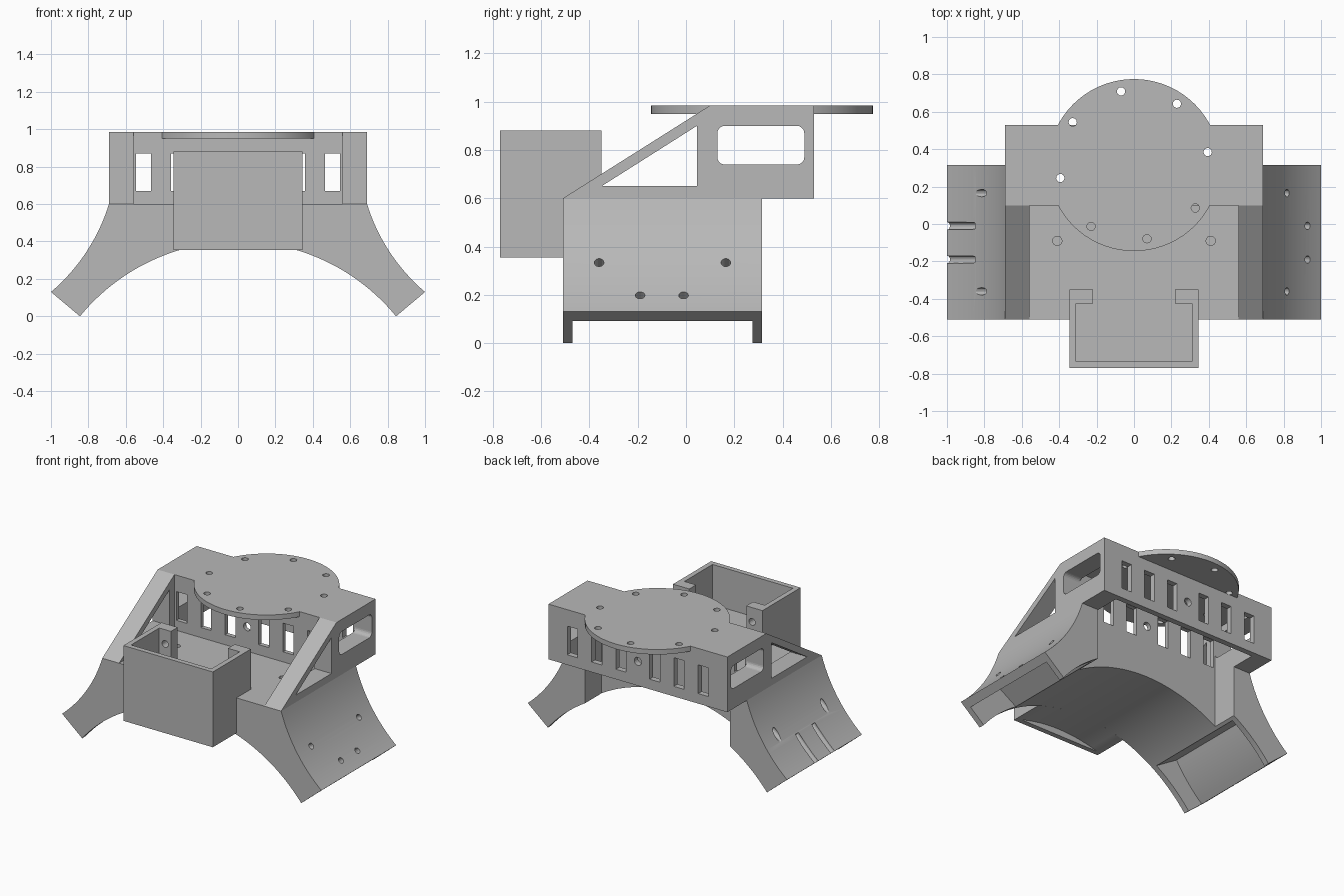
import bpy, bmesh
from math import sin, cos, pi, radians, atan2, hypot, sqrt
from mathutils import Vector

cube = bpy.data.objects.get("Cube")
if cube:
    bpy.data.objects.remove(cube, do_unlink=True)

grey = bpy.data.materials.new("plain grey")
grey.use_nodes = True
grey.diffuse_color = (0.48, 0.48, 0.48, 1)
grey.node_tree.nodes["Principled BSDF"].inputs["Base Color"].default_value = (0.48, 0.48, 0.48, 1)

PLACE = {"x": lambda a, b, t: (t, a, b),
         "y": lambda a, b, t: (a, t, b),
         "z": lambda a, b, t: (a, b, t)}


def prism(name, pts, axis, lo, hi):
    """Extrude a flat outline along an axis."""
    bm = bmesh.new()
    rings = [[bm.verts.new(PLACE[axis](a, b, t)) for a, b in pts] for t in (lo, hi)]
    bm.faces.new(rings[0])
    bm.faces.new(rings[1][::-1])
    n = len(pts)
    for i in range(n):
        j = (i + 1) % n
        bm.faces.new((rings[0][i], rings[1][i], rings[1][j], rings[0][j]))
    bmesh.ops.recalc_face_normals(bm, faces=bm.faces)
    mesh = bpy.data.meshes.new(name)
    bm.to_mesh(mesh)
    bm.free()
    mesh.materials.append(grey)
    obj = bpy.data.objects.new(name, mesh)
    bpy.context.collection.objects.link(obj)
    return obj


def box(name, x, y, z):
    return prism(name, [(x[0], y[0]), (x[1], y[0]), (x[1], y[1]), (x[0], y[1])], "z", *z)


def arc(cx, cy, r, a0, a1, n):
    return [(cx + r * cos(a0 + (a1 - a0) * i / n), cy + r * sin(a0 + (a1 - a0) * i / n))
            for i in range(n + 1)]


def disc(name, cx, cy, r, axis, lo, hi, n=20):
    return prism(name, arc(cx, cy, r, 0, 2 * pi, n)[:-1], axis, lo, hi)


def combine(obj, tool, mode="DIFFERENCE"):
    """Boolean the tool into the part, then drop the tool."""
    mod = obj.modifiers.new("bool", "BOOLEAN")
    mod.operation, mod.solver, mod.object = mode, "EXACT", tool
    bpy.context.view_layer.update()
    bpy.context.view_layer.objects.active = obj
    bpy.ops.object.modifier_apply(modifier=mod.name)
    bpy.data.objects.remove(tool, do_unlink=True)


def smooth(obj):
    bpy.ops.object.select_all(action="DESELECT")
    obj.select_set(True)
    bpy.context.view_layer.objects.active = obj
    bpy.ops.object.shade_smooth_by_angle(angle=radians(25))


# Saddle: arched underside and concave flanks
top, tip = Vector((0.69, 0.60)), Vector((1.0, 0.13))
sag = 0.04
half = (tip - top).length / 2
flank_r = (half * half + sag * sag) / (2 * sag)
chord = (tip - top).normalized()
out = Vector((-chord.y, chord.x))
c = (top + tip) / 2 + out * (flank_r - sag)
a_top = atan2(top.y - c.y, top.x - c.x) % (2 * pi)
a_tip = atan2(tip.y - c.y, tip.x - c.x) % (2 * pi)

foot = 0.845
arch_r = (foot ** 2 + 0.4 ** 2) / 0.8
arch_z = 0.4 - arch_r
a_foot = atan2(-arch_z, foot)

flank = arc(c.x, c.y, flank_r, a_top, a_tip, 20)
under = arc(0, arch_z, arch_r, a_foot, pi - a_foot, 48)
saddle = prism("saddle", flank + under + [(-x, z) for x, z in flank[::-1]], "y", -0.51, 0.315)

# Middle of the saddle stops short at the back
combine(saddle, box("back_cut", (-0.56, 0.56), (0.13, 0.5), (-0.2, 0.7)))

# Pockets inside both feet, and screw holes
a_start = a_top + 0.45 * (a_tip - a_top)
a_end = a_tip + 0.25 * (a_tip - a_top)
pocket = arc(c.x, c.y, flank_r + 0.06, a_start, a_end, 12)
pocket += [(c.x + (flank_r + 0.45) * cos(a), c.y + (flank_r + 0.45) * sin(a)) for a in (a_end, a_start)]
for s in (1, -1):
    combine(saddle, prism("pocket_cut", [(s * x, z) for x, z in pocket], "y", -0.47, 0.275))
    for x, z, ys in ((0.82, 0.335, (-0.36, 0.165)), (0.928, 0.198, (-0.19, -0.01))):
        d = Vector((c.x - x, 0, c.y - z)).normalized()
        for y in ys:
            hole = disc("screw_cut", 0, 0, 0.02, "z", -0.12, 0.12, 14)
            hole.data.transform(d.to_track_quat("Z", "Y").to_matrix().to_4x4())
            hole.location = (s * x, y, z)
            combine(saddle, hole)
    combine(saddle, disc("floor_cut", s * 0.41, -0.09, 0.025, "z", 0.45, 0.7, 14))
smooth(saddle)

# Side frames: sloped strut, triangular opening and rounded window
frame = [(-0.51, 0.60), (0.10, 0.985), (0.53, 0.985), (0.53, 0.60)]
triangle = [(-0.35, 0.65), (0.045, 0.65), (0.045, 0.90)]
window = []
for i, (y, z) in enumerate(((0.46, 0.87), (0.16, 0.87), (0.16, 0.77), (0.46, 0.77))):
    window += arc(y, z, 0.03, i * pi / 2, (i + 1) * pi / 2, 5)
for name, lo, hi in (("left_frame", 0.56, 0.69), ("right_frame", -0.69, -0.56)):
    side = prism(name, frame, "x", lo, hi)
    combine(side, prism("triangle_cut", triangle, "x", lo - 0.1, hi + 0.1))
    combine(side, prism("window_cut", window, "x", lo - 0.1, hi + 0.1))

# Slotted cross walls
for name, y0, y1 in (("front_slotted_wall", 0.10, 0.13), ("back_slotted_wall", 0.49, 0.53)):
    wall = box(name, (-0.56, 0.56), (y0, y1), (0.60, 0.95))
    for s in (1, -1):
        for x in (0.13, 0.317, 0.505):
            combine(wall, box("slot_cut", (s * x - 0.04, s * x + 0.04),
                              (y0 - 0.1, y1 + 0.1), (0.67, 0.87)))
    combine(wall, disc("centre_cut", 0, 0.77, 0.028, "y", y0 - 0.1, y1 + 0.1))

# Deck with round mounting plate and ring of holes
deck = box("deck", (-0.56, 0.56), (0.10, 0.53), (0.95, 0.985))
combine(deck, disc("round_plate", 0, 0.315, 0.46, "z", 0.95, 0.985, 72), "UNION")
for k in range(8):
    a = radians(10 + 45 * k)
    combine(deck, disc("ring_cut", 0.4 * cos(a), 0.315 + 0.4 * sin(a), 0.022, "z", 0.9, 1.1, 16))
smooth(deck)

# Front tray: walls with returned lips around an open back
half_tray = [(0.345, -0.77), (0.345, -0.35), (0.22, -0.35), (0.22, -0.425), (0.31, -0.425), (0.31, -0.735)]
tray = prism("tray_walls", half_tray + [(-x, y) for x, y in half_tray[::-1]], "z", 0.60, 0.88)
for s in (1, -1):
    combine(tray, disc("lip_cut", s * 0.265, 0.78, 0.024, "y", -0.5, -0.3, 16))

# Tray base, hollowed below by the arch
base = box("tray_base", (-0.345, 0.345), (-0.77, -0.51), (0.355, 0.60))
combine(base, disc("arch_cut", 0, arch_z, arch_r, "y", -0.735, -0.4, 128))
smooth(base)
